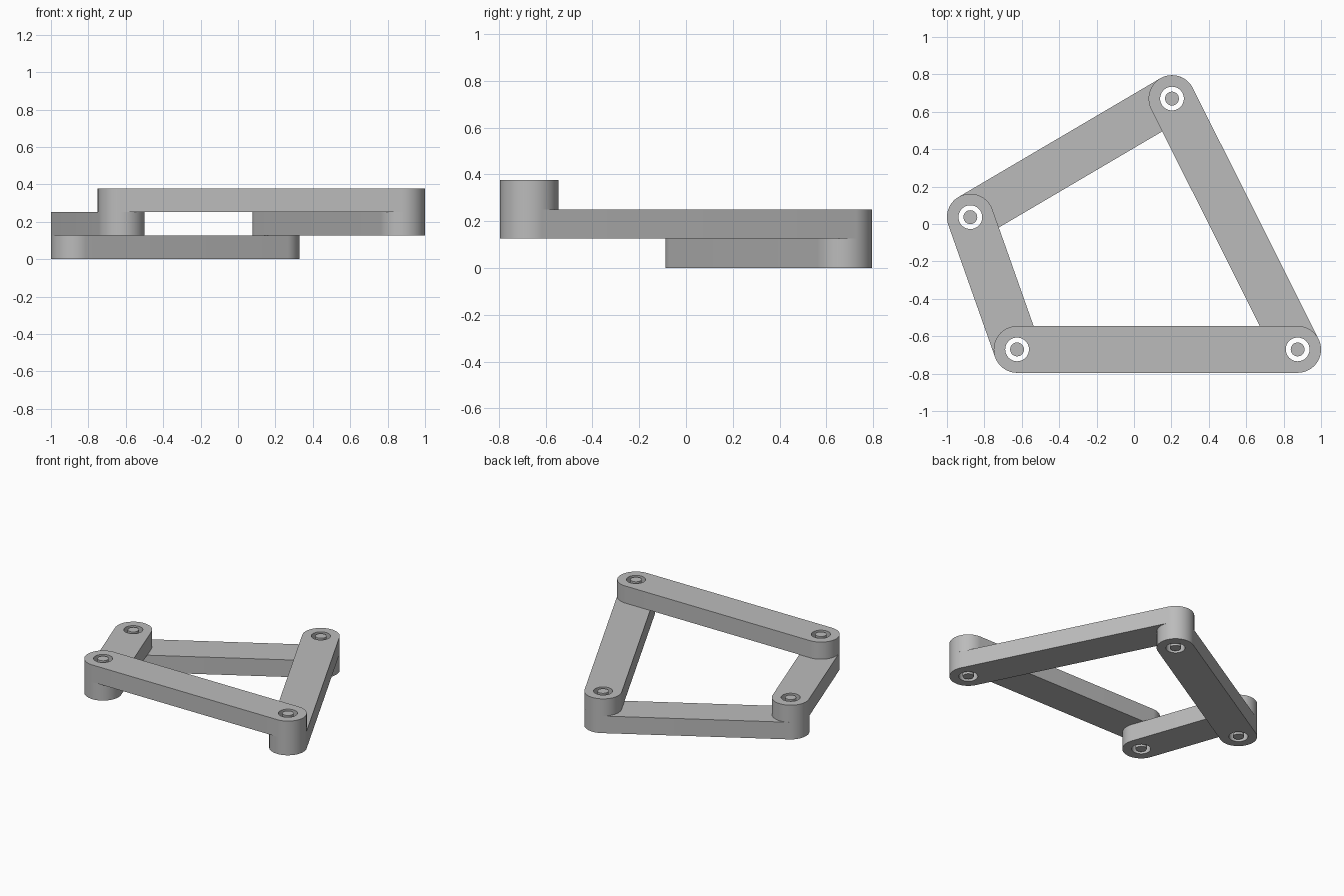
import bpy
import bmesh
from math import pi, cos, sin, atan2, radians
from mathutils import Vector

cube = bpy.data.objects.get("Cube")
if cube:
    bpy.data.objects.remove(cube, do_unlink=True)

LAYER = 0.1255      # bar thickness
BAR_R = 0.125       # rounded end radius
HOLE_R = 0.0635
PIN_R = 0.037

grey = bpy.data.materials.new("plain grey")
grey.use_nodes = True
colour = (0.5, 0.5, 0.5, 1)
grey.diffuse_color = colour
grey.node_tree.nodes["Principled BSDF"].inputs["Base Color"].default_value = colour

# Joint centres
front_left = Vector((0.875, -0.6705))
front_right = Vector((-0.625, -0.6705))
back = Vector((0.203, 0.6705))
side_right = Vector((-0.875, 0.0366))


def arc(centre, radius, start, sweep, count):
    return [centre + radius * Vector((cos(start + sweep * i / count),
                                      sin(start + sweep * i / count)))
            for i in range(count + 1)]


def circle(centre, radius, count=48):
    return arc(centre, radius, 0, 2 * pi, count)[:-1]


def extruded(name, loops, z, height):
    """Fill closed outlines (inner ones become holes) and extrude upwards."""
    bm = bmesh.new()
    edges = []
    for loop in loops:
        verts = [bm.verts.new((p.x, p.y, z)) for p in loop]
        edges += [bm.edges.new((v, verts[i - 1])) for i, v in enumerate(verts)]
    bmesh.ops.triangle_fill(bm, edges=edges, use_beauty=True, normal=(0, 0, 1))
    result = bmesh.ops.extrude_face_region(bm, geom=bm.faces[:])
    top = [g for g in result["geom"] if isinstance(g, bmesh.types.BMVert)]
    bmesh.ops.translate(bm, verts=top, vec=(0, 0, height))
    bmesh.ops.recalc_face_normals(bm, faces=bm.faces[:])
    mesh = bpy.data.meshes.new(name)
    bm.to_mesh(mesh)
    bm.free()
    mesh.materials.append(grey)
    mesh.shade_smooth()
    mesh.set_sharp_from_angle(angle=radians(30))
    obj = bpy.data.objects.new(name, mesh)
    bpy.context.collection.objects.link(obj)
    return obj


def bar(name, a, b, level):
    d = b - a
    angle = atan2(d.y, d.x)
    outline = (arc(b, BAR_R, angle - pi / 2, pi, 32)
               + arc(a, BAR_R, angle + pi / 2, pi, 32))
    extruded(name, [outline, circle(a, HOLE_R), circle(b, HOLE_R)],
             level * LAYER, LAYER)


# Four link bars, stacked in three layers
bar("back_bar", side_right, back, 0)
bar("right_bar", side_right, front_right, 1)
bar("left_bar", back, front_left, 1)
bar("front_bar", front_right, front_left, 2)

# Loose pins through each pair of stacked holes
for name, centre, level in (("side_right_pin", side_right, 0),
                            ("back_pin", back, 0),
                            ("front_right_pin", front_right, 1),
                            ("front_left_pin", front_left, 1)):
    extruded(name, [circle(centre, PIN_R)], level * LAYER, 2 * LAYER)
